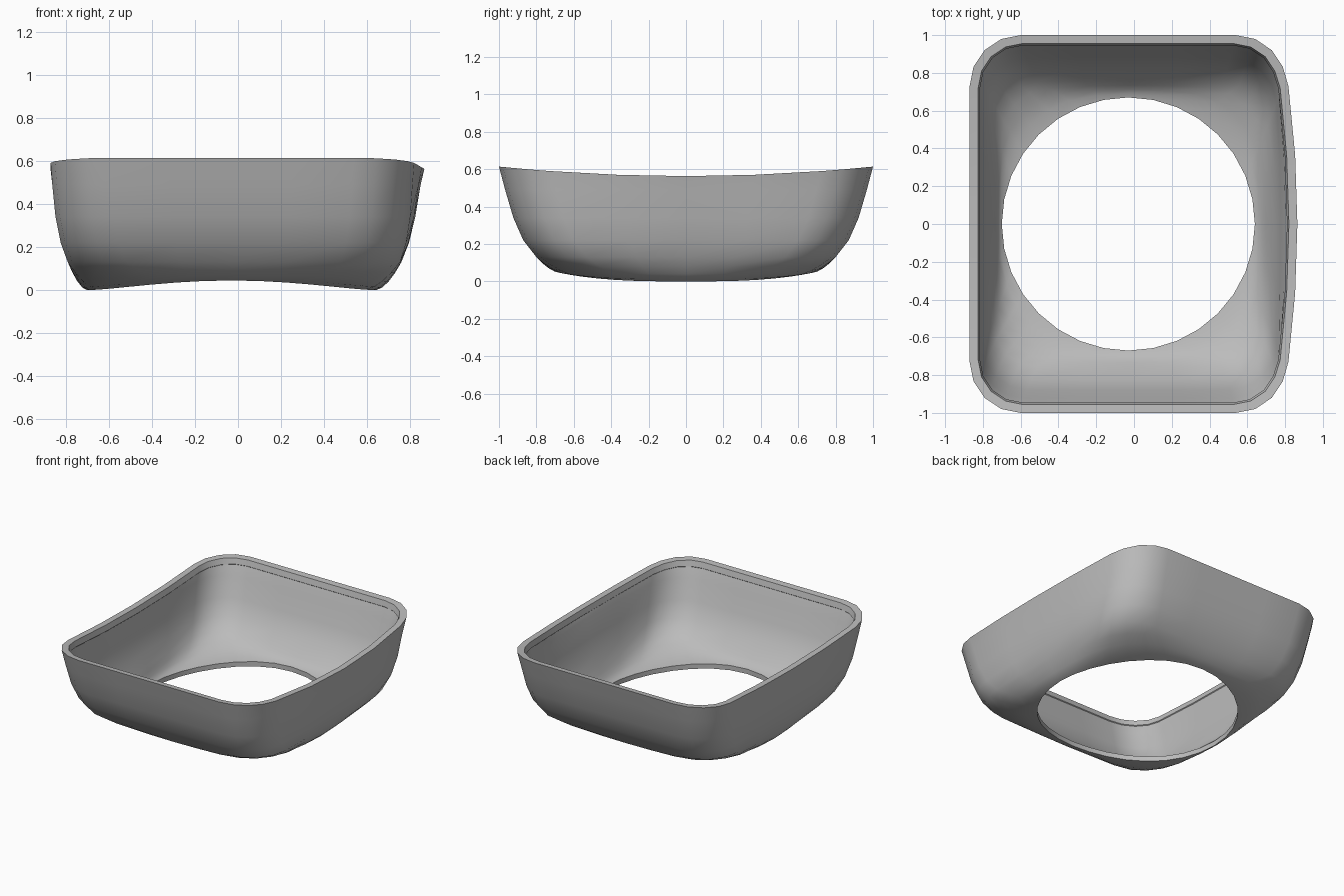
import bpy, bmesh
from math import sin, cos, radians

cube = bpy.data.objects.get("Cube")
if cube:
    bpy.data.objects.remove(cube, do_unlink=True)

# Wall levels: height, half depth, left extent, right extent
LEVELS = [(0.13, 0.80, 0.79, 0.745), (0.22, 0.87, 0.823, 0.771),
          (0.34, 0.923, 0.847, 0.788), (0.49, 0.967, 0.862, 0.798)]
RIM = (0.56, 1.0, 0.87, 0.808)


def rim_height(y):
    return 0.563 + 0.051 * y * y


def outline(level, inset):
    """Rounded rectangle with a bowed +x side, as 32 plan points."""
    z, depth, left, right = level
    depth, left, right = depth - inset, left - inset, right - inset
    radius = 0.27 - inset * 0.8
    corners = []
    for q in range(4):
        sx = 1 if q in (0, 3) else -1
        sy = 1 if q < 2 else -1
        cx = sx * ((right if sx > 0 else left) - radius)
        cy = sy * (depth - radius)
        corners.append([(cx + radius * cos(radians(90 * q + 22.5 * i)),
                         cy + radius * sin(radians(90 * q + 22.5 * i)))
                        for i in range(5)])
    pts = []
    for q in range(4):
        pts += corners[q]
        a, b = corners[q][-1], corners[(q + 1) % 4][0]
        pts += [(a[0] + (b[0] - a[0]) * i / 4, a[1] + (b[1] - a[1]) * i / 4)
                for i in (1, 2, 3)]
    bow = 0.057 * z / 0.56
    return [(x + bow * (1 - min(1, abs(y) / 0.8) ** 2) if x > 0.4 else x, y)
            for x, y in pts]


def wall_ring(level, inset=0.0, lift=0.0):
    return [(x, y, level[0] + lift) for x, y in outline(level, inset)]


def rim_ring(inset, drop=0.0):
    return [(x, y, rim_height(y) - drop) for x, y in outline(RIM, inset)]


def hole_ring(lift=0.0):
    ring = []
    for i in range(32):
        a = radians(22.5 + 11.25 * i)
        ring.append((-0.03 + 0.67 * cos(a), 0.67 * sin(a),
                     0.045 * abs(sin(a)) ** 3 + lift))
    return ring


def floor_rings(hole, wall):
    """Curved floor between the round opening and the lowest wall ring."""
    rings = []
    for t in (0.25, 0.5, 0.75):
        rings.append([(h[0] + (w[0] - h[0]) * t, h[1] + (w[1] - h[1]) * t,
                       h[2] + (w[2] - h[2]) * t ** 1.7)
                      for h, w in zip(hole, wall)])
    return rings


# Outer skin, from the opening up to the rim
THICK = 0.045
outer = [wall_ring(l) for l in LEVELS]
hole_low, hole_top = hole_ring(), hole_ring(0.035)
rings = [hole_low] + floor_rings(hole_low, outer[0]) + outer + [rim_ring(0)]

# Flat rim and the small lip under it
rings += [rim_ring(0.045), rim_ring(0.055, 0.04), rim_ring(0.05, 0.045)]

# Inner skin, back down to the opening
inner = [wall_ring(l, THICK, 0.025 - 0.008 * i) for i, l in enumerate(LEVELS)]
rings += inner[::-1] + floor_rings(hole_top, inner[0])[::-1] + [hole_top]

bm = bmesh.new()
verts = [[bm.verts.new(p) for p in ring] for ring in rings]
for k, low in enumerate(verts):
    high = verts[(k + 1) % len(verts)]
    for i in range(32):
        j = (i + 1) % 32
        bm.faces.new((low[i], low[j], high[j], high[i]))
bmesh.ops.recalc_face_normals(bm, faces=bm.faces)
mesh = bpy.data.meshes.new("open_shell")
bm.to_mesh(mesh)
bm.free()

# Material
grey = bpy.data.materials.new("plain_grey")
grey.use_nodes = True
color = (0.5, 0.5, 0.5, 1)
grey.diffuse_color = color
grey.node_tree.nodes["Principled BSDF"].inputs["Base Color"].default_value = color
mesh.materials.append(grey)

shell = bpy.data.objects.new("open_shell", mesh)
bpy.context.collection.objects.link(shell)
bpy.ops.object.select_all(action='DESELECT')
shell.select_set(True)
bpy.context.view_layer.objects.active = shell
bpy.ops.object.shade_smooth_by_angle(angle=radians(35))
